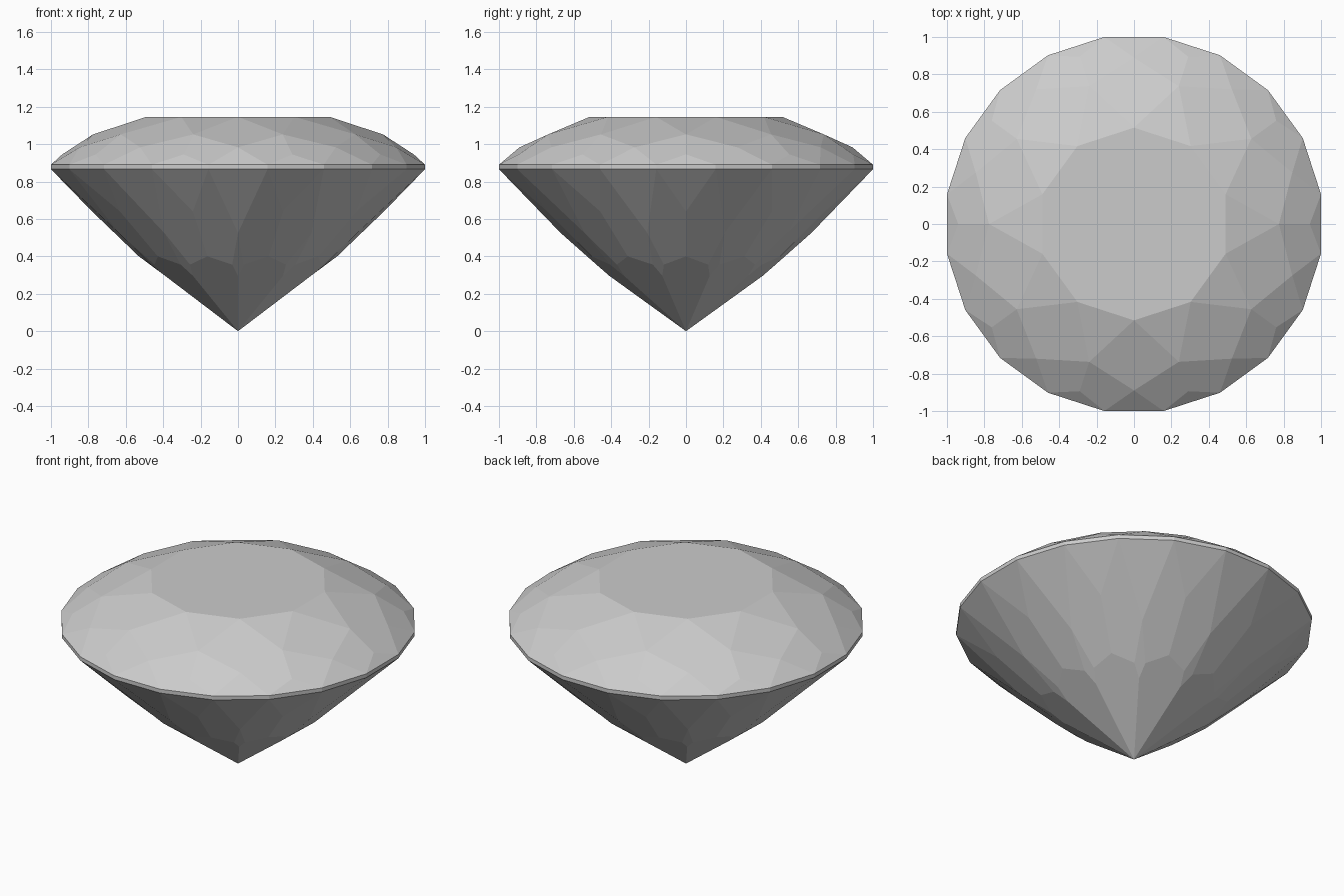
import bpy
import bmesh
from math import sin, cos, radians

cube = bpy.data.objects.get("Cube")
if cube:
    bpy.data.objects.remove(cube, do_unlink=True)

SEGMENTS = 10
STEP = 360 / SEGMENTS
HALF = STEP / 2


def make_material(name, colour):
    mat = bpy.data.materials.new(name)
    mat.use_nodes = True
    mat.diffuse_color = colour
    mat.node_tree.nodes["Principled BSDF"].inputs["Base Color"].default_value = colour
    return mat


bm = bmesh.new()


def ring(radius, z, offset):
    """One vertex per segment, turned by an offset in degrees."""
    angles = [radians(offset + STEP * i) for i in range(SEGMENTS)]
    return [bm.verts.new((radius * cos(a), radius * sin(a), z)) for a in angles]


# Crown rings
table = ring(0.515, 1.146, HALF)
star = ring(0.775, 1.052, 0)
bezel = ring(0.89, 0.983, HALF)
crown_tip = ring(0.94, 0.945, 0)

# Girdle rings: a right and a left corner for each segment
GIRDLE = 1 / cos(radians(9))
top_r, top_l = ring(GIRDLE, 0.89, -9), ring(GIRDLE, 0.89, 9)
low_r, low_l = ring(GIRDLE, 0.866, -9), ring(GIRDLE, 0.866, 9)

# Pavilion rings
lower_tip = ring(0.78, 0.64, 0)
kite_tip = ring(0.67, 0.525, HALF)
main_tip = ring(0.53, 0.4, 0)
main_r, main_l = ring(0.48, 0.356, -14.3), ring(0.48, 0.356, 14.3)
kite_base = ring(0.41, 0.296, HALF)
culet = bm.verts.new((0, 0, 0))

bm.faces.new(table)
for i in range(SEGMENTS):
    n = (i + 1) % SEGMENTS
    p = i - 1
    facets = [
        # Star and bezel facets
        (table[p], star[i], table[i]),
        (table[i], star[i], bezel[i], star[n]),
        # Upper girdle facets
        (star[i], crown_tip[i], top_l[i], bezel[i]),
        (star[i], bezel[p], top_r[i], crown_tip[i]),
        (crown_tip[i], top_r[i], top_l[i]),
        (bezel[i], top_l[i], top_r[n]),
        # Girdle band
        (top_r[i], low_r[i], low_l[i], top_l[i]),
        (top_l[i], low_l[i], low_r[n], top_r[n]),
        # Lower girdle facets
        (lower_tip[i], low_l[i], low_r[i]),
        (kite_tip[i], low_r[n], low_l[i]),
        (main_tip[i], main_l[i], kite_tip[i], low_l[i], lower_tip[i]),
        (main_tip[i], lower_tip[i], low_r[i], kite_tip[p], main_r[i]),
        # Slim kites and main pavilion facets
        (kite_base[i], main_r[n], kite_tip[i], main_l[i]),
        (culet, kite_base[i], main_l[i], main_tip[i], main_r[i], kite_base[p]),
    ]
    for facet in facets:
        bm.faces.new(facet)

bmesh.ops.recalc_face_normals(bm, faces=bm.faces)
mesh = bpy.data.meshes.new("cut_gem")
bm.to_mesh(mesh)
bm.free()
mesh.materials.append(make_material("pale grey", (0.6, 0.6, 0.6, 1)))
gem = bpy.data.objects.new("cut_gem", mesh)
bpy.context.collection.objects.link(gem)
